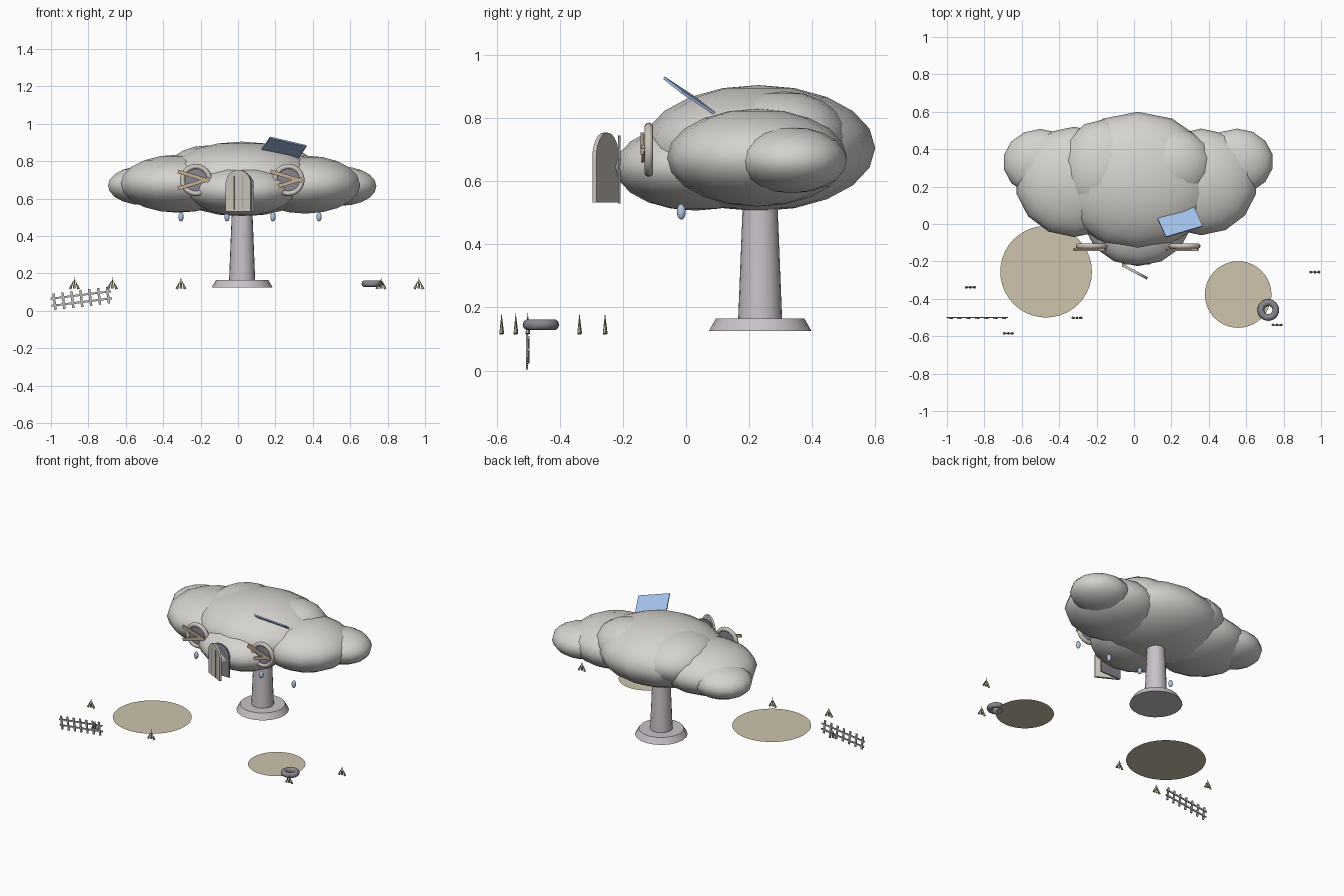
import bpy, math
from mathutils import Matrix, Vector
from math import pi, cos, sin, radians

if "Cube" in bpy.data.objects:
    bpy.data.objects.remove(bpy.data.objects["Cube"])


def mat(name, r, g, b):
    m = bpy.data.materials.new(name)
    m.diffuse_color = (r, g, b, 1)
    m.use_nodes = True
    m.node_tree.nodes["Principled BSDF"].inputs["Base Color"].default_value = m.diffuse_color
    return m


CLOUD = mat("cloud_grey", .66, .65, .62)
STEM = mat("stem_mauve", .58, .54, .58)
SAND = mat("sand", .62, .55, .42)
WOOD = mat("wood", .55, .42, .3)
OLD = mat("old_wood", .45, .4, .34)
FRAME = mat("frame", .6, .56, .5)
DARK = mat("dark_glass", .26, .24, .28)
BLUE = mat("panel_blue", .36, .53, .82)
DROP = mat("drop_blue", .45, .57, .78)
GRASS = mat("grass", .4, .42, .24)
RUBBER = mat("rubber", .25, .24, .27)
GREY = mat("fence_grey", .5, .5, .48)


def finish(name, m, smooth=None):
    o = bpy.context.object
    o.name = name
    o.data.materials.append(m)
    if smooth:
        bpy.ops.object.shade_smooth_by_angle(angle=radians(smooth))
    return o


def ball(name, c, r, m, seg=14, rings=10):
    bpy.ops.mesh.primitive_uv_sphere_add(segments=seg, ring_count=rings, radius=1, location=c)
    bpy.context.object.scale = r
    return finish(name, m, 80)


def cone(name, c, r1, r2, h, m, n=20, rot=(0, 0, 0)):
    bpy.ops.mesh.primitive_cone_add(vertices=n, radius1=r1, radius2=r2, depth=h, location=c, rotation=rot)
    return finish(name, m, 40)


def box(name, size, m, matrix):
    bpy.ops.mesh.primitive_cube_add(size=1)
    o = finish(name, m)
    o.matrix_world = matrix @ Matrix.Diagonal((*size, 1))
    return o


def ring(name, c, R, r, m, rot=(0, 0, 0)):
    bpy.ops.mesh.primitive_torus_add(major_segments=24, minor_segments=10, major_radius=R,
                                     minor_radius=r, location=c, rotation=rot)
    return finish(name, m, 60)


def arch(name, w, h, t, m, matrix):
    """Arched slab, hinge edge at local x=0, bottom at z=0, front at y=-t."""
    n, r = 12, w / 2
    pts = [(0, 0), (w, 0)] + [(r + r * cos(pi * i / n), h - r + r * sin(pi * i / n)) for i in range(n + 1)]
    k = len(pts)
    verts = [(x, -t, z) for x, z in pts] + [(x, 0, z) for x, z in pts]
    faces = [tuple(range(k)), tuple(range(2 * k - 1, k - 1, -1))]
    faces += [(i, i + k, (i + 1) % k + k, (i + 1) % k) for i in range(k)]
    me = bpy.data.meshes.new(name)
    me.from_pydata(verts, [], faces)
    o = bpy.data.objects.new(name, me)
    bpy.context.collection.objects.link(o)
    me.materials.append(m)
    o.matrix_world = matrix
    return o


T = Matrix.Translation

# Cloud puffs
for name, c, r in [
    ("main", (.02, .23, .705), (.425, .37, .2)),
    ("front", (.02, .03, .645), (.29, .255, .138)),
    ("side_left", (-.32, .225, .68), (.315, .295, .155)),
    ("side_right", (.36, .225, .675), (.3, .285, .155)),
    ("far_left", (-.5, .33, .67), (.2, .178, .105)),
    ("far_right", (.55, .335, .667), (.195, .175, .105)),
    ("top_left", (-.16, .29, .73), (.24, .27, .155)),
    ("top_right", (.2, .31, .735), (.23, .205, .15)),
]:
    ball("cloud_" + name, c, r, CLOUD)

# Stem and foot
cone("stem", (.022, .235, .36), .07, .054, .40, STEM)
cone("stem_foot", (.022, .235, .145), .163, .14, .04, STEM)

# Flat sand patches
for i, (x, y, r) in enumerate([(-.47, -.255, .245), (.557, -.377, .178)]):
    bpy.ops.mesh.primitive_circle_add(vertices=40, radius=r, location=(x, y, .128), fill_type='NGON')
    finish(f"sand_patch_{i}", SAND)

# Raindrops
for i in range(4):
    ball(f"raindrop_{i}", (-.305 + .246 * i, -.015, .503), (.014, .014, .025), DROP, 12, 8)

# Round boarded windows
for side, x in (("left", -.225), ("right", .27)):
    ring("window_ring_" + side, (x, -.118, .7), .072, .014, FRAME, (pi / 2, 0, 0))
    cone("window_glass_" + side, (x, -.116, .7), .07, .07, .012, DARK, 24, (pi / 2, 0, 0))
    for s in (1, -1):
        box(f"window_plank_{side}_{s}", (.175, .011, .02), WOOD,
            T((x - .012, -.137 - .002 * s, .7 + s * .02)) @ Matrix.Rotation(s * radians(17), 4, 'Y'))

# Doorway and open door with plank grooves
arch("doorway", .15, .215, .008, DARK, T((-.065, -.208, .53)))
door_m = T((-.06, -.213, .532)) @ Matrix.Rotation(radians(-28), 4, 'Z')
arch("door", .152, .222, .014, FRAME, door_m)
for i in (1, 2):
    box(f"door_groove_{i}", (.004, .002, .18), DARK, door_m @ T((.0507 * i, -.0145, .1)))

# Tilted roof panel
u = Vector((.195, .062, -.047))
v = Vector((.045, -.108, .071))
w = v.cross(u).normalized() * -1
rot = Matrix((u.normalized(), v.normalized(), w)).transposed().to_4x4()
box("roof_panel", (u.length, v.length, .009), BLUE, T((.245, .0125, .87)) @ rot)

# Tilted picket fence
fence = T((-.838, -.504, .066)) @ Matrix.Rotation(radians(-7), 4, 'Y')
for i in range(7):
    box(f"fence_post_{i}", (.013, .006, .09), GREY, fence @ T((-.144 + .048 * i, 0, 0)))
for s in (1, -1):
    box(f"fence_rail_{s}", (.325, .006, .01), GREY, fence @ T((0, .005, s * .019)))

# Old tyre ring
ring("tyre", (.718, -.46, .145), .04, .018, RUBBER)

# Grass tufts: tall middle blade, two leaning inward
for i, (x, y) in enumerate([(-.875, -.338), (-.672, -.585), (-.305, -.502), (.765, -.54), (.967, -.257)]):
    cone(f"grass_mid_{i}", (x, y, .152), .008, 0, .064, GRASS, 5)
    for s in (1, -1):
        cone(f"grass_side_{i}_{s}", (x + s * .0135, y, .14), .008, 0, .05, GRASS, 5, (0, -s * radians(22), 0))
